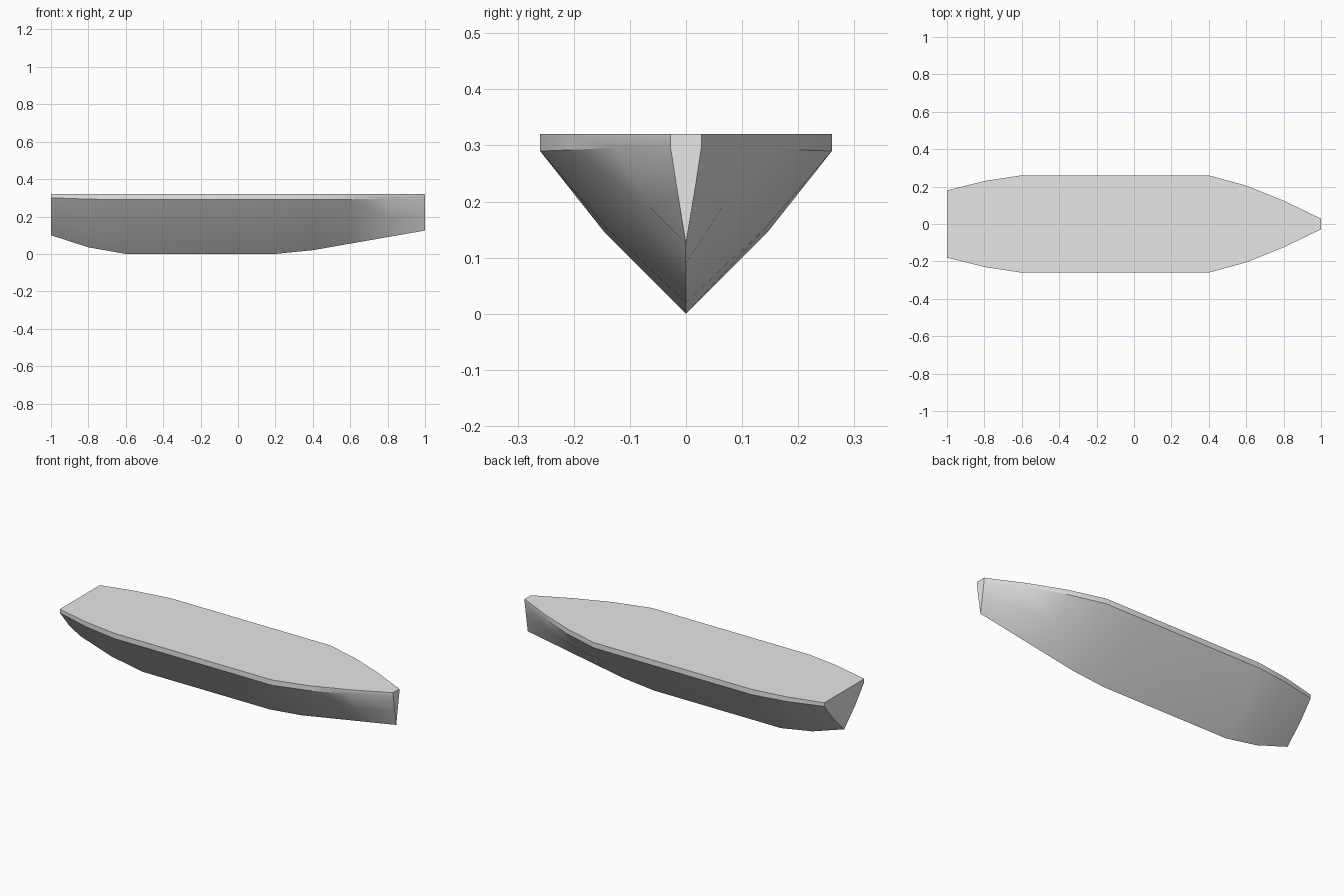
import bpy, bmesh, math

if "Cube" in bpy.data.objects:
    bpy.data.objects.remove(bpy.data.objects["Cube"])

DECK_Z = 0.32

# Hull stations, stern to bow: x, keel z, bilge y, bilge z, half beam, chine z
STATIONS = [
    (-1.0, 0.10, 0.10, 0.20, 0.18, 0.30),
    (-0.8, 0.035, 0.13, 0.163, 0.23, 0.293),
    (-0.6, 0.0, 0.145, 0.145, 0.26, 0.29),
    (0.2, 0.0, 0.145, 0.145, 0.26, 0.29),
    (0.4, 0.02, 0.142, 0.153, 0.26, 0.29),
    (0.6, 0.055, 0.11, 0.17, 0.205, 0.292),
    (0.8, 0.09, 0.065, 0.19, 0.125, 0.296),
    (1.0, 0.125, 0.014, 0.21, 0.028, 0.30),
]


def section(bm, x, keel_z, bilge_y, bilge_z, beam, chine_z):
    """One closed V-shaped section, from the right deck edge around the keel."""
    half = [(beam, DECK_Z), (beam, chine_z), (bilge_y, bilge_z)]
    outline = [(-y, z) for y, z in half] + [(0, keel_z)] + half[::-1]
    return [bm.verts.new((x, y, z)) for y, z in outline]


# Grey paint
paint = bpy.data.materials.new("light_grey")
paint.use_nodes = True
grey = (0.8, 0.8, 0.8, 1)
paint.diffuse_color = grey
paint.node_tree.nodes["Principled BSDF"].inputs["Base Color"].default_value = grey

# Hull skin and deck between sections, closed by transom and stem
bm = bmesh.new()
rings = [section(bm, *s) for s in STATIONS]
for a, b in zip(rings, rings[1:]):
    for i in range(len(a)):
        j = (i + 1) % len(a)
        bm.faces.new((a[i], a[j], b[j], b[i]))
bm.faces.new(rings[0])
bm.faces.new(rings[-1])
bmesh.ops.recalc_face_normals(bm, faces=bm.faces)

mesh = bpy.data.meshes.new("boat_hull")
bm.to_mesh(mesh)
bm.free()
mesh.materials.append(paint)
hull = bpy.data.objects.new("boat_hull", mesh)
bpy.context.collection.objects.link(hull)

# Smooth planking with sharp keel, chine and deck edges
bpy.context.view_layer.objects.active = hull
hull.select_set(True)
bpy.ops.object.shade_smooth_by_angle(angle=math.radians(30))
